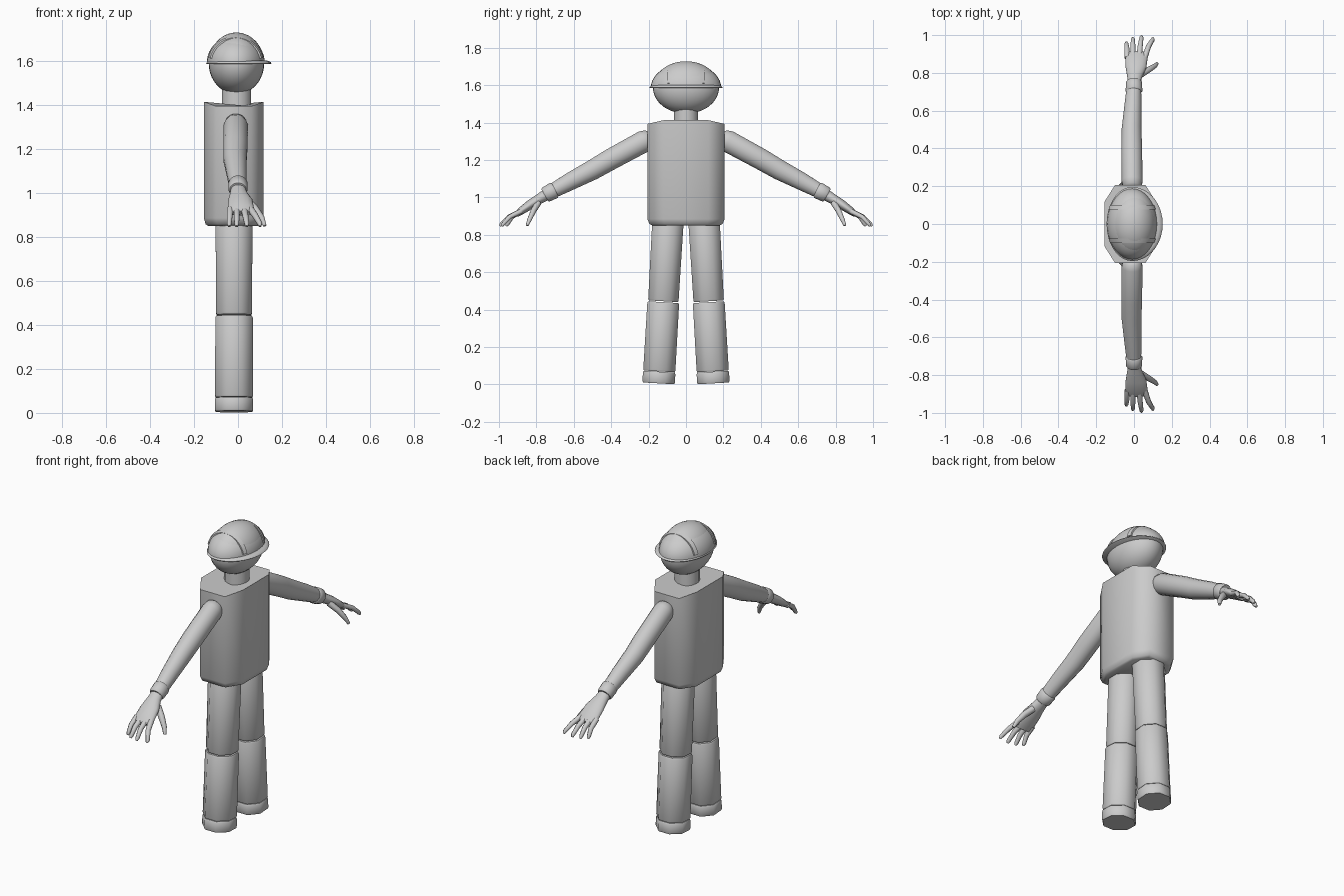
import bpy, bmesh, math
from mathutils import Vector

cube = bpy.data.objects.get("Cube")
if cube:
    bpy.data.objects.remove(cube, do_unlink=True)

grey = bpy.data.materials.new("plain grey")
grey.use_nodes = True
grey.diffuse_color = (0.6, 0.6, 0.6, 1)
grey.node_tree.nodes["Principled BSDF"].inputs["Base Color"].default_value = (0.6, 0.6, 0.6, 1)


def finish(name, bm, angle=50):
    bmesh.ops.recalc_face_normals(bm, faces=bm.faces[:])
    mesh = bpy.data.meshes.new(name)
    bm.to_mesh(mesh)
    bm.free()
    mesh.materials.append(grey)
    obj = bpy.data.objects.new(name, mesh)
    bpy.context.collection.objects.link(obj)
    bpy.ops.object.select_all(action='DESELECT')
    obj.select_set(True)
    bpy.context.view_layer.objects.active = obj
    bpy.ops.object.shade_smooth_by_angle(angle=math.radians(angle))
    return obj


def skin(name, rings, angle=50):
    """Join equal point rings into a closed, capped shell."""
    bm = bmesh.new()
    loops = [[bm.verts.new(p) for p in ring] for ring in rings]
    n = len(loops[0])
    for a, b in zip(loops, loops[1:]):
        for i in range(n):
            j = (i + 1) % n
            bm.faces.new((a[i], a[j], b[j], b[i]))
    bm.faces.new(loops[0])
    bm.faces.new(loops[-1])
    return finish(name, bm, angle)


def loft(name, stations, side=1, sides=16):
    """Loft ellipses along a path of (x, y, z, x radius, other radius)."""
    centres = [Vector((s[0], s[1] * side, s[2])) for s in stations]
    rings = []
    for k, s in enumerate(stations):
        axis = centres[min(k + 1, len(centres) - 1)] - centres[max(k - 1, 0)]
        u = Vector((1, 0, 0))
        u = (u - axis * (u.dot(axis) / axis.length_squared)).normalized()
        v = axis.normalized().cross(u)
        turn = [2 * math.pi * (i + 0.5) / sides for i in range(sides)]
        rings.append([centres[k] + u * s[3] * math.cos(t) + v * s[4] * math.sin(t)
                      for t in turn])
    return skin(name, rings)


# Torso: eight-sided block with sloping shoulders and a rounded lower edge
outline = [(-0.155, 0.12), (-0.10, 0.207), (0.06, 0.207), (0.115, 0.12)]
outline += [(x, -y) for x, y in reversed(outline)]


def torso_ring(z, scale, drop=0):
    return [(-0.02 + (x + 0.02) * scale, y * scale,
             z - (drop if abs(y) > 0.15 else 0)) for x, y in outline]


torso = skin("torso", [torso_ring(0.85, 0.86), torso_ring(0.857, 0.94),
                       torso_ring(0.885, 1), torso_ring(1.413, 1, 0.02)], 60)

# Neck and head
loft("neck", [(-0.007, 0, 1.38, 0.068, 0.066), (-0.007, 0, 1.49, 0.068, 0.066)])
bm = bmesh.new()
bmesh.ops.create_uvsphere(bm, u_segments=32, v_segments=20, radius=1)
bmesh.ops.scale(bm, vec=(0.126, 0.177, 0.14), verts=bm.verts)
bmesh.ops.translate(bm, vec=(-0.007, 0, 1.588), verts=bm.verts)
finish("head", bm)

# Helmet dome
RX, RY, RZ, HX, HZ = 0.132, 0.188, 0.129, -0.01, 1.588
dome = []
for k in range(12):
    t = math.pi / 2 * k / 11.3
    dome.append([(HX + RX * math.cos(t) * math.cos(a), RY * math.cos(t) * math.sin(a),
                  HZ + RZ * math.sin(t))
                 for a in [2 * math.pi * i / 36 for i in range(36)]])
skin("helmet_dome", dome)


# Helmet brim, widest at the front
def brim_ring(z, grow):
    ring = []
    for i in range(36):
        a = 2 * math.pi * i / 36
        reach = 0.162 if math.cos(a) > 0 else 0.135
        ring.append((HX + (reach + grow) * math.cos(a), (0.196 + grow) * math.sin(a), z))
    return ring


skin("helmet_brim", [brim_ring(1.584, -0.004), brim_ring(1.588, 0),
                     brim_ring(1.594, -0.004), brim_ring(1.6, -0.018)])

# Helmet ridges and the slightly raised crown between them
def ridge(name, y0, y1, height, start):
    rings = []
    for k in range(21):
        t = start + (math.pi - 2 * start) * k / 20
        ring = []
        for y, lift in ((y0, -0.02), (y0, height), ((y0 + y1) / 2, height),
                        (y1, height), (y1, -0.02)):
            s = math.sqrt(1 - (y / RY) ** 2)
            ring.append((HX + (RX * s + lift) * math.cos(t), y,
                         HZ + (RZ * s + lift) * math.sin(t)))
        rings.append(ring)
    skin(name, rings, 35)


for label, side in (("left", 1), ("right", -1)):
    ridge(label + "_helmet_ridge", side * 0.078, side * 0.1, 0.007, 0.2)

for label, side in (("left", 1), ("right", -1)):
    # Legs lean outward from the hip; thigh, shin and boot meet at grooves
    def leg(z):
        return (-0.018, 0.147 - 0.058 * z, z)

    for part, low, high, r0, r1 in (("thigh", 0.445, 0.9, 0.088, 0.091),
                                    ("shin", 0.07, 0.44, 0.093, 0.092),
                                    ("boot", 0.006, 0.068, 0.094, 0.094)):
        rows = [(low, r0 - 0.004), (low + 0.008, r0), (high - 0.008, r1), (high, r1 - 0.004)]
        loft(f"{label}_{part}", [(*leg(z), r, r) for z, r in rows], side, 8)

    # Sleeve with rounded shoulder, bending slightly at the elbow
    loft(label + "_arm", [(-0.01, 0.185, 1.318, 0.035, 0.035),
                          (-0.01, 0.198, 1.312, 0.05, 0.052),
                          (-0.01, 0.225, 1.3, 0.056, 0.06),
                          (-0.012, 0.40, 1.205, 0.056, 0.058),
                          (-0.013, 0.50, 1.147, 0.053, 0.055),
                          (-0.006, 0.62, 1.085, 0.046, 0.048),
                          (-0.001, 0.71, 1.036, 0.04, 0.04)], side)
    # Cuff
    loft(label + "_cuff", [(0, 0.70, 1.041, 0.04, 0.04), (0, 0.706, 1.038, 0.045, 0.046),
                           (0, 0.748, 1.016, 0.043, 0.043),
                           (0, 0.755, 1.012, 0.038, 0.038)], side)
    # Palm
    loft(label + "_palm", [(0.001, 0.74, 1.018, 0.033, 0.032),
                           (0.003, 0.78, 0.995, 0.04, 0.028),
                           (0.010, 0.83, 0.964, 0.056, 0.026),
                           (0.013, 0.88, 0.929, 0.06, 0.021),
                           (0.013, 0.907, 0.907, 0.053, 0.014)], side)
    # Fingers, fanned and drooping
    for name, root, tip, end in (("little", -0.036, -0.04, 0.962), ("ring", -0.005, -0.006, 0.985),
                                 ("middle", 0.027, 0.04, 0.995), ("index", 0.056, 0.1, 0.985)):
        mid = (root + tip) / 2
        loft(f"{label}_{name}_finger", [(root, 0.88, 0.927, 0.016, 0.015),
                                        (mid, (0.90 + end) / 2, 0.896, 0.014, 0.013),
                                        (tip, end - 0.008, 0.858, 0.011, 0.011),
                                        (tip, end, 0.847, 0.006, 0.006)], side, 8)
    # Thumb
    loft(label + "_thumb", [(0.035, 0.79, 0.97, 0.018, 0.018), (0.075, 0.815, 0.93, 0.018, 0.016),
                            (0.108, 0.835, 0.885, 0.014, 0.013),
                            (0.122, 0.85, 0.85, 0.008, 0.008)], side, 8)
